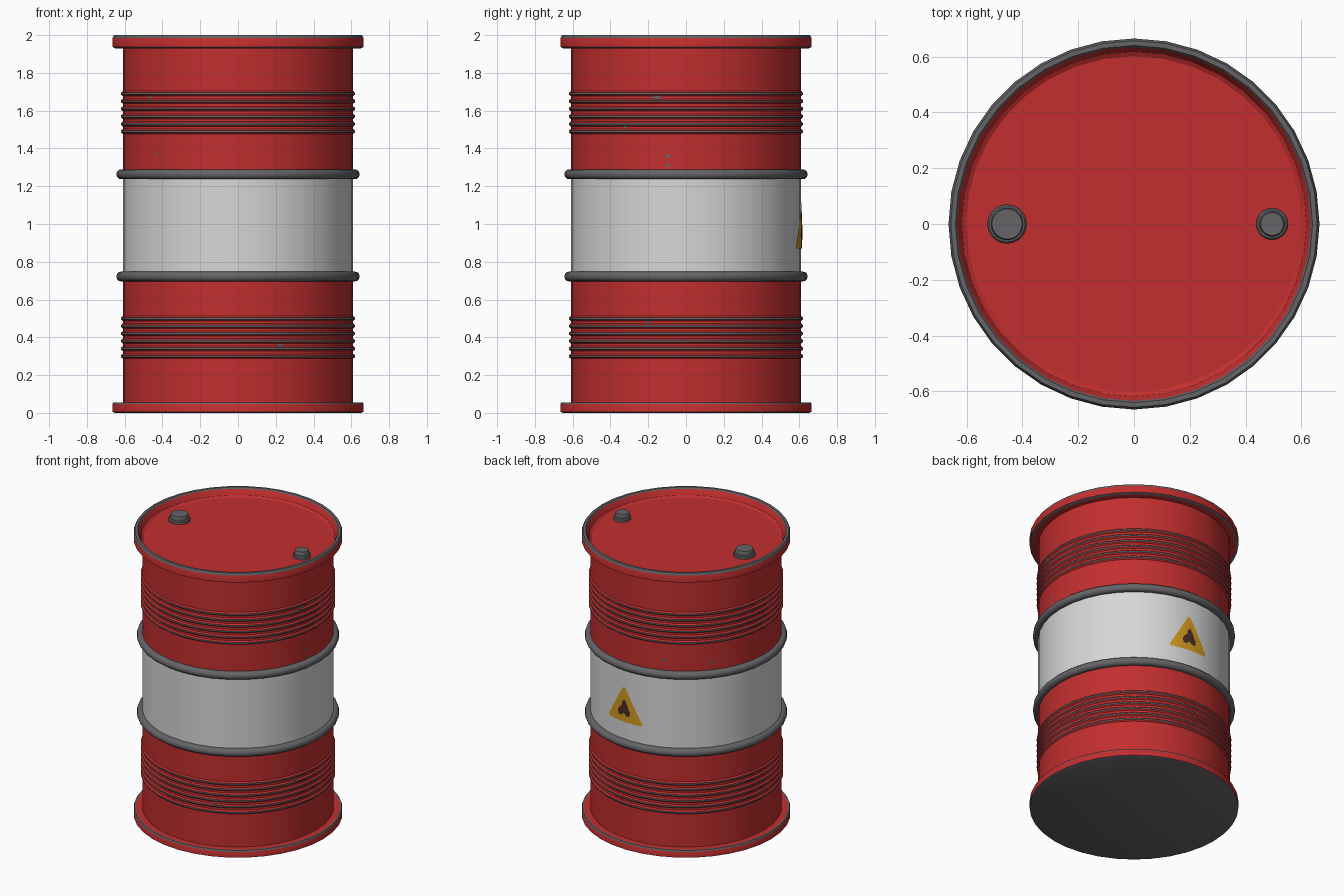
import bpy, bmesh, math, random

if "Cube" in bpy.data.objects:
    bpy.data.objects.remove(bpy.data.objects["Cube"])

random.seed(4)
SIDES = 36
R = 0.61  # drum wall radius


def make_mat(name, rgb):
    m = bpy.data.materials.new(name)
    m.diffuse_color = (*rgb, 1)
    m.use_nodes = True
    m.node_tree.nodes["Principled BSDF"].inputs["Base Color"].default_value = m.diffuse_color
    return m


MATS = [make_mat("red paint", (0.54, 0.028, 0.028)),
        make_mat("bare steel", (0.13, 0.13, 0.14)),
        make_mat("white paint", (0.68, 0.68, 0.68)),
        make_mat("sign yellow", (0.66, 0.33, 0.013)),
        make_mat("flame brown", (0.07, 0.025, 0.022))]
RED, STEEL, WHITE, YELLOW, BROWN = range(5)


def finish(bm, name):
    me = bpy.data.meshes.new(name)
    bm.to_mesh(me)
    bm.free()
    for m in MATS:
        me.materials.append(m)
    ob = bpy.data.objects.new(name, me)
    bpy.context.collection.objects.link(ob)
    bpy.ops.object.select_all(action='DESELECT')
    ob.select_set(True)
    bpy.context.view_layer.objects.active = ob
    bpy.ops.object.shade_smooth_by_angle(angle=math.radians(35))
    return ob


def lathe(name, profile, closed=False, sides=SIDES, at=(0, 0)):
    """Spin (radius, z, material of the strip up to the next point) about z."""
    bm = bmesh.new()
    rings = []
    for r, z, _ in profile:
        rings.append([bm.verts.new((at[0] + r * math.cos(2 * math.pi * i / sides),
                                    at[1] + r * math.sin(2 * math.pi * i / sides), z))
                      for i in range(sides)])
    n = len(rings)
    for k in range(n if closed else n - 1):
        a, b = rings[k], rings[(k + 1) % n]
        for i in range(sides):
            j = (i + 1) % sides
            bm.faces.new((a[i], a[j], b[j], b[i])).material_index = profile[k][2]
    if not closed:
        bm.faces.new(rings[0][::-1]).material_index = profile[0][2]
        bm.faces.new(rings[-1]).material_index = profile[-1][2]
    bmesh.ops.recalc_face_normals(bm, faces=bm.faces)
    return finish(bm, name)


def decal(name, shapes, azimuth, z0):
    """Flat outlines (points, material, lift) sliced upright and wrapped on the wall."""
    bm = bmesh.new()
    for pts, mat, lift in shapes:
        part = bmesh.new()
        part.faces.new([part.verts.new((x, 0, z)) for x, z in pts])
        bmesh.ops.triangulate(part, faces=part.faces[:])
        for k in range(-7, 8):
            bmesh.ops.bisect_plane(part, geom=part.verts[:] + part.edges[:] + part.faces[:],
                                   plane_co=(k * 0.02, 0, 0), plane_no=(1, 0, 0))
        vmap = {}
        for v in part.verts:
            a = azimuth + v.co.x / R
            r = R + lift
            vmap[v] = bm.verts.new((r * math.cos(a), r * math.sin(a), z0 + v.co.z))
        for f in part.faces:
            bm.faces.new([vmap[v] for v in f.verts]).material_index = mat
        part.free()
    return finish(bm, name)


# Drum wall: red ends with worn ribs, white middle band
def ribs(z_low):
    out = []
    for k in range(6):
        z = z_low + 0.04 * k
        out += [(R, z - 0.013, RED), (R + 0.009, z - 0.005, STEEL),
                (R + 0.009, z + 0.005, RED), (R, z + 0.013, RED)]
    return out


lathe("drum_wall", [(R, 0.02, RED)] + ribs(0.30) + [(R, 0.722, WHITE), (R, 1.263, RED)]
      + ribs(1.49) + [(R, 1.945, RED)])

# Steel hoops either side of the white band
for name, zc in (("lower_hoop", 0.722), ("upper_hoop", 1.263)):
    prof = [(R - 0.01, zc - 0.026, STEEL)]
    for k in range(7):
        t = math.radians(-90 + 30 * k)
        prof.append((0.62 + 0.024 * math.cos(t), zc + 0.026 * math.sin(t), STEEL))
    prof.append((R - 0.01, zc + 0.026, STEEL))
    lathe(name, prof, closed=True)

# Bottom rim with worn edges
lathe("bottom_rim", [(0.652, 0, STEEL), (0.665, 0.006, RED), (0.665, 0.046, STEEL),
                     (0.66, 0.055, STEEL), (0.65, 0.055, RED), (0.605, 0.055, RED)])

# Top rim, rising above the recessed lid
lathe("top_rim", [(0.60, 1.93, RED), (0.65, 1.93, STEEL), (0.665, 1.938, RED),
                  (0.665, 1.985, STEEL), (0.657, 2.0, STEEL), (0.64, 2.0, STEEL),
                  (0.634, 1.992, RED), (0.618, 1.955, RED), (0.60, 1.944, RED)], closed=True)

# Bung caps on the lid
for name, x, r in (("large_bung", -0.455, 0.07), ("small_bung", 0.495, 0.057)):
    lathe(name, [(r, 1.94, STEEL), (r, 1.96, STEEL), (r - 0.006, 1.966, STEEL),
                 (r - 0.012, 1.966, STEEL), (r - 0.012, 1.985, STEEL),
                 (r - 0.016, 1.992, STEEL)], sides=20, at=(x, 0))

# Flammable warning sign on the back of the white band
triangle = [(-0.132, 0), (0.132, 0), (0.14, 0.012), (0.01, 0.24), (-0.01, 0.24), (-0.14, 0.012)]
flame = [(-0.045, 0.045), (-0.018, 0.045), (0, 0.065), (0.018, 0.045), (0.045, 0.045),
         (0.05, 0.075), (0.035, 0.1), (0.027, 0.125), (0.005, 0.16), (-0.014, 0.14),
         (-0.018, 0.112), (-0.035, 0.1), (-0.05, 0.075)]
decal("warning_sign", [(triangle, YELLOW, 0.003), (flame, BROWN, 0.006)],
      math.radians(85), 0.87)

# Small paint chips: (azimuth in degrees, height, half width)
for n, (deg, z, w) in enumerate([(-140, 1.67, 0.02), (-135, 1.37, 0.013), (-69, 0.355, 0.02),
                                 (-61, 0.385, 0.015), (-15, 1.67, 0.03), (-32, 1.51, 0.015),
                                 (-9, 1.36, 0.02), (-9, 1.31, 0.015), (-19, 0.48, 0.015),
                                 (112, 1.36, 0.02), (140, 1.35, 0.02)]):
    pts = []
    for k in range(8):
        t = 2 * math.pi * k / 8
        s = random.uniform(0.5, 1.0)
        pts.append((w * s * math.cos(t), 0.014 * s * math.sin(t)))
    decal(f"paint_chip_{n + 1}", [(pts, STEEL, 0.003)], math.radians(deg), z)
